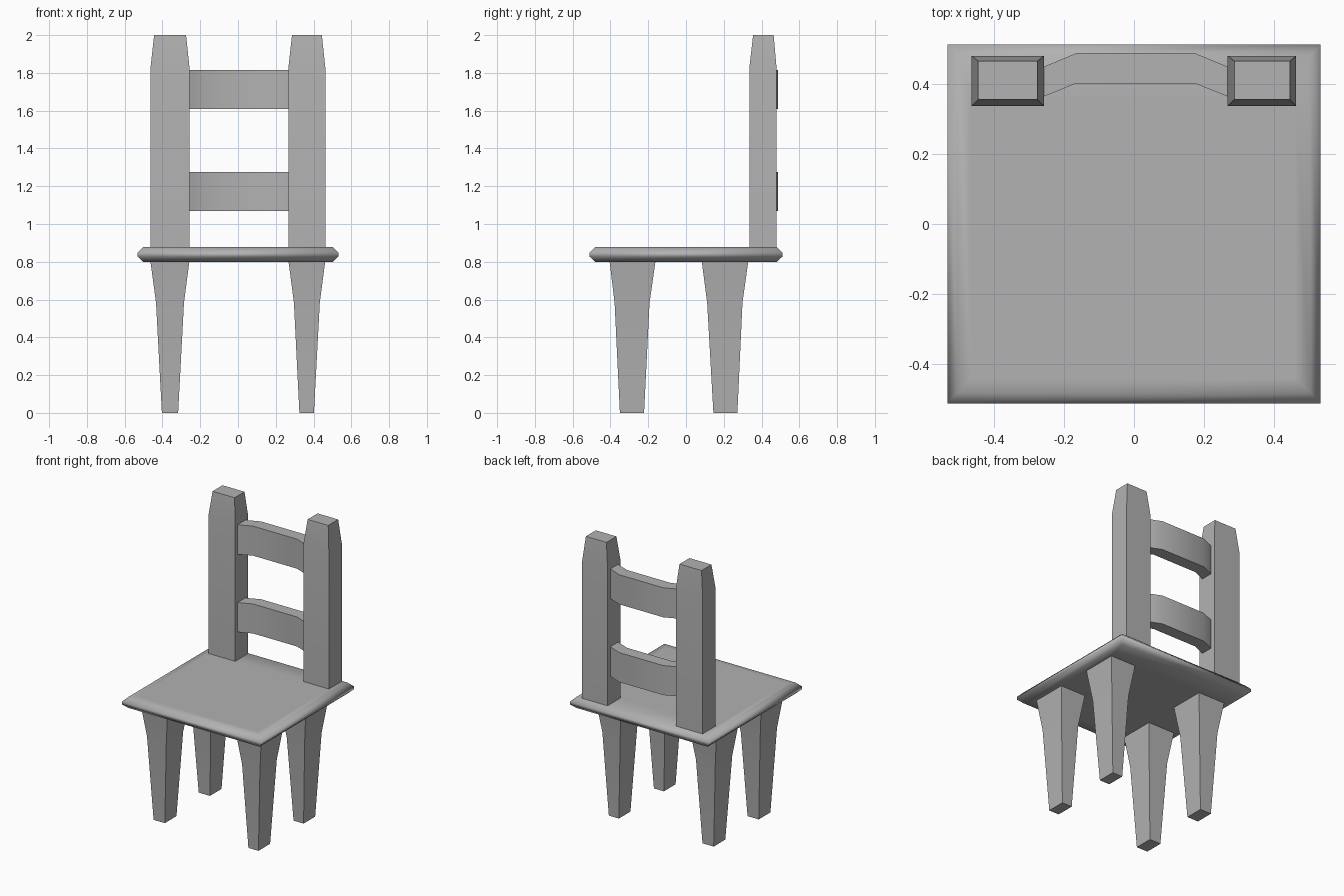
import bpy, bmesh
from math import radians

if "Cube" in bpy.data.objects:
    bpy.data.objects.remove(bpy.data.objects["Cube"])

# Mid-grey finish shared by every part
grey = bpy.data.materials.new("mid_grey")
grey.diffuse_color = (0.445, 0.445, 0.445, 1.0)
grey.use_nodes = True
grey.node_tree.nodes["Principled BSDF"].inputs["Base Color"].default_value = grey.diffuse_color


def make_object(name, bm, angle=30):
    bmesh.ops.recalc_face_normals(bm, faces=bm.faces[:])
    mesh = bpy.data.meshes.new(name)
    bm.to_mesh(mesh)
    bm.free()
    mesh.materials.append(grey)
    obj = bpy.data.objects.new(name, mesh)
    bpy.context.collection.objects.link(obj)
    bpy.ops.object.select_all(action='DESELECT')
    bpy.context.view_layer.objects.active = obj
    obj.select_set(True)
    bpy.ops.object.shade_smooth_by_angle(angle=radians(angle))
    return obj


def loft(name, sections, angle=30):
    """Stack of rectangles (x0, x1, y0, y1, z), joined and capped."""
    bm = bmesh.new()
    rings = [[bm.verts.new(p) for p in
              ((x0, y0, z), (x1, y0, z), (x1, y1, z), (x0, y1, z))]
             for x0, x1, y0, y1, z in sections]
    for a, b in zip(rings, rings[1:]):
        for i in range(4):
            j = (i + 1) % 4
            bm.faces.new((a[i], a[j], b[j], b[i]))
    bm.faces.new(rings[0])
    bm.faces.new(rings[-1])
    return make_object(name, bm, angle)


def prism(name, outline, z0, z1):
    """Plan outline extruded upwards."""
    bm = bmesh.new()
    face = bm.faces.new([bm.verts.new((x, y, z0)) for x, y in outline])
    top = bmesh.ops.extrude_face_region(bm, geom=[face])['geom']
    bmesh.ops.translate(bm, vec=(0, 0, z1 - z0),
                        verts=[v for v in top if isinstance(v, bmesh.types.BMVert)])
    return make_object(name, bm)


# Seat with soft chamfered rims; inner rings keep the broad faces flat
rims = [(-x, x, -y, y, z) for x, y, z in
        ((0.503, 0.482, 0.80), (0.532, 0.511, 0.828),
         (0.532, 0.511, 0.848), (0.503, 0.482, 0.877))]
loft("seat", [(-0.464, 0.460, -0.405, 0.330, 0.80), *rims,
              (-0.464, 0.460, -0.440, 0.338, 0.877)], angle=65)

# Tapered legs: x and y spans at foot, knee and top
leg_z = (0.0, 0.583, 0.805)
leg_x = {"left": ((-0.403, -0.317), (-0.434, -0.286), (-0.464, -0.257)),
         "right": ((0.325, 0.402), (0.296, 0.433), (0.267, 0.462))}
leg_y = {"front": ((-0.350, -0.222), (-0.378, -0.193), (-0.405, -0.161)),
         "back": ((0.145, 0.272), (0.112, 0.299), (0.083, 0.330))}
for row, ys in leg_y.items():
    for side, xs in leg_x.items():
        loft(f"{row}_leg_{side}", [(*x, *y, z) for x, y, z in zip(xs, ys, leg_z)])

# Back posts with tapered tips
for side, (x0, x1) in {"left": (-0.463, -0.257), "right": (0.267, 0.462)}.items():
    loft(f"back_post_{side}", [(x0, x1, 0.336, 0.479, 0.87),
                               (x0, x1, 0.336, 0.479, 1.83),
                               (x0 + 0.019, x1 - 0.018, 0.355, 0.464, 2.0)])

# Bowed slats between the posts
bow = [(-0.257, 0.363), (-0.164, 0.401), (0.173, 0.401), (0.267, 0.363),
       (0.267, 0.448), (0.173, 0.487), (-0.164, 0.487), (-0.257, 0.448)]
for name, z0, z1 in (("lower_slat", 1.07, 1.275), ("upper_slat", 1.61, 1.815)):
    prism(name, bow, z0, z1)
